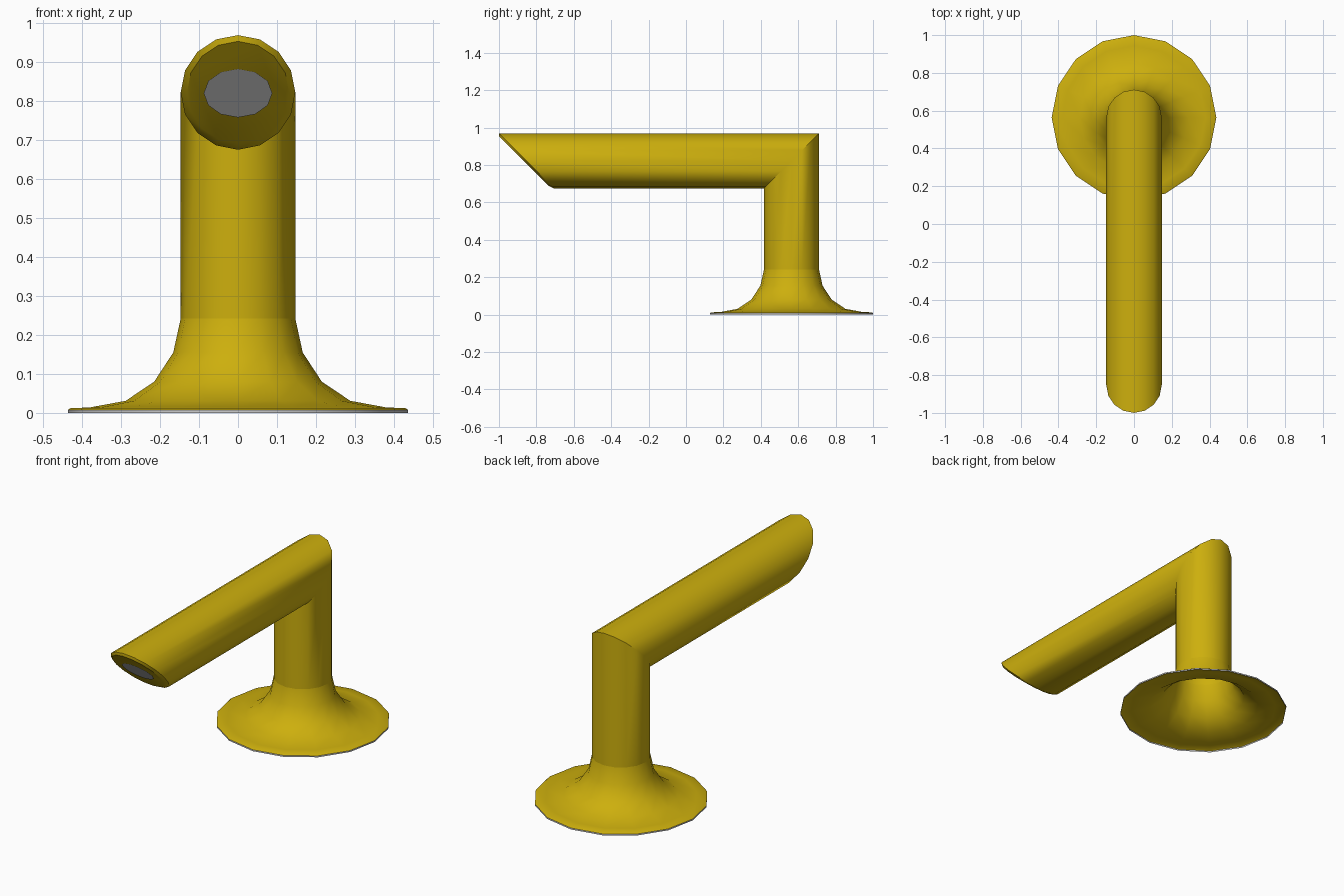
import bpy, bmesh
from math import sin, cos, pi, sqrt

if "Cube" in bpy.data.objects:
    bpy.data.objects.remove(bpy.data.objects["Cube"])

CY, CZ, R, SIDES = 0.564, 0.822, 0.147, 16

gold = bpy.data.materials.new("gold")
gold.diffuse_color = (0.61, 0.43, 0.004, 1)
gold.use_nodes = True
gold.node_tree.nodes["Principled BSDF"].inputs["Base Color"].default_value = gold.diffuse_color


def ring(f, n=SIDES):
    return [f(cos(2 * pi * i / n), sin(2 * pi * i / n)) for i in range(n)]


def skin(name, rings, mat=None, cap_end=False):
    """Bridge successive rings of points into a tube."""
    bm = bmesh.new()
    loops = [[bm.verts.new(p) for p in r] for r in rings]
    for a, b in zip(loops, loops[1:]):
        n = len(a)
        for i in range(n):
            j = (i + 1) % n
            bm.faces.new((a[i], a[j], b[j], b[i]))
    if cap_end:
        bm.faces.new(loops[-1])
    mesh = bpy.data.meshes.new(name)
    bm.to_mesh(mesh)
    bm.free()
    ob = bpy.data.objects.new(name, mesh)
    bpy.context.collection.objects.link(ob)
    if mat:
        mesh.materials.append(mat)
    bpy.ops.object.select_all(action='DESELECT')
    ob.select_set(True)
    bpy.context.view_layer.objects.active = ob
    bpy.ops.object.shade_smooth_by_angle(angle=0.62)
    return ob


def flat_ring(r, z):
    return ring(lambda c, s: (r * c, CY + r * s, z))


# Flared base, open underneath
profile = [(0.436, 0.008), (0.43, 0.012), (0.38, 0.014), (0.288, 0.031),
           (0.215, 0.08), (0.166, 0.155), (R, 0.242)]
skin("flared_base", [flat_ring(r, z) for r, z in profile], gold)

# Thin grey edge under the base
skin("base_edge", [flat_ring(0.436, 0), flat_ring(0.436, 0.008)])

# Mitred pipe: upright, 45 degree elbow, arm with slanted bevelled end
RI = 0.131
skin("pipe_arm", [
    flat_ring(R, 0.242),
    ring(lambda c, s: (R * c, CY + R * s, CZ + R * s)),
    ring(lambda c, s: (R * c, -0.853 - R * s, CZ + R * s)),
    ring(lambda c, s: (RI * c, -0.869 - RI * s, CZ + RI * s)),
], gold, cap_end=True)

# Grey light disc set on the slanted end, facing back into the pipe
RD, off = 0.088, 0.002
skin("light_disc", [ring(lambda c, s: (
    -RD * c, -0.869 - off - RD * s / sqrt(2), CZ - off + RD * s / sqrt(2)), 12)],
    cap_end=True)
